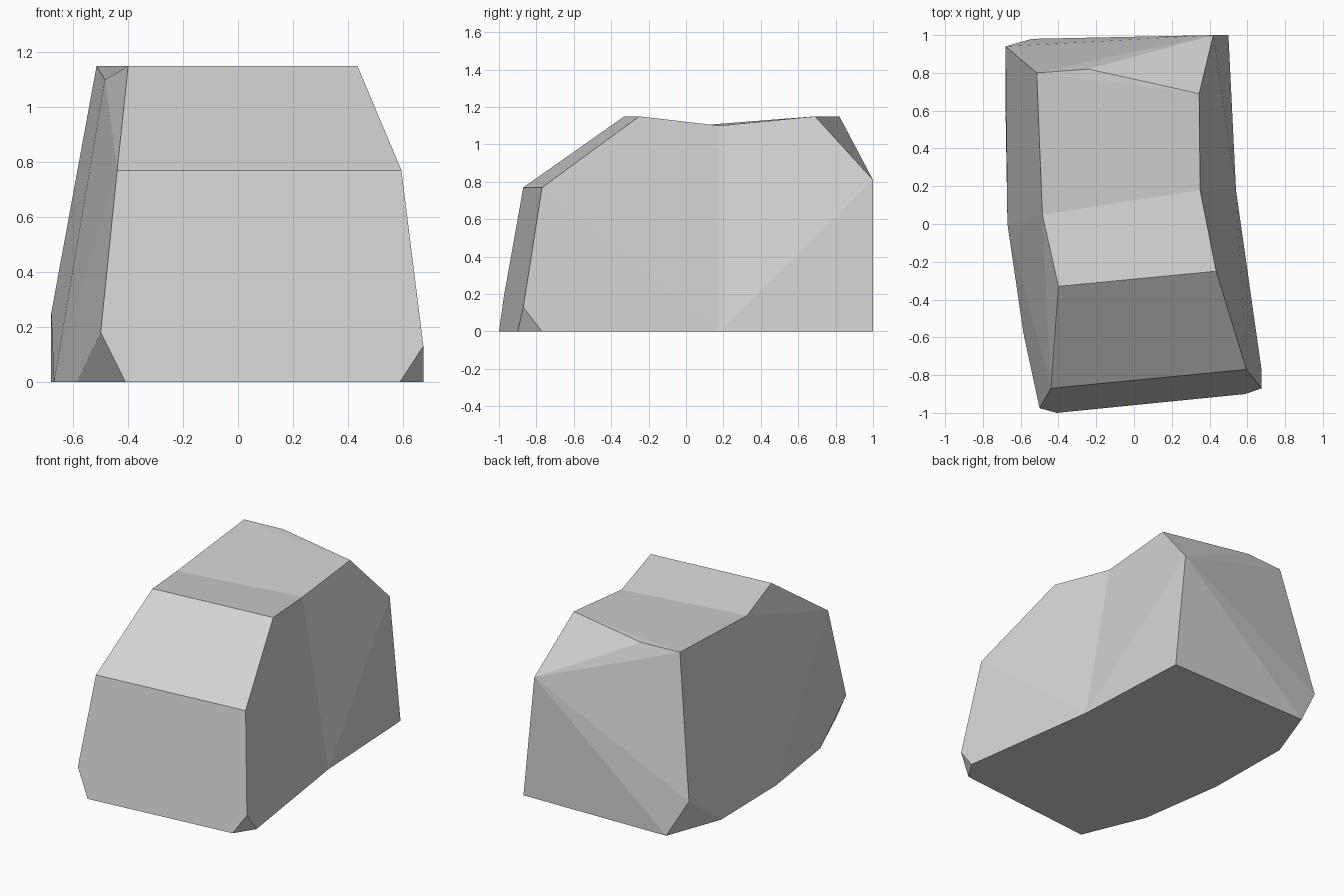
import bpy
import bmesh
import math

default_cube = bpy.data.objects.get("Cube")
if default_cube:
    bpy.data.objects.remove(default_cube, do_unlink=True)

# Stone colour
stone = bpy.data.materials.new("stone grey")
stone.use_nodes = True
grey = (0.65, 0.65, 0.65, 1.0)
stone.diffuse_color = grey
stone.node_tree.nodes["Principled BSDF"].inputs["Base Color"].default_value = grey

# Shared cross-section where the boulder bends
waist = [(-.485, .05, 1.1), (.35, .18, 1.1), (.54, .18, 0), (-.67, 0, 0)]

# Front half: top edge, brow, clipped lower corners
front_half = [
    (-.4, -.33, 1.15), (.435, -.25, 1.15),
    (-.44, -.87, .77), (.595, -.77, .77),
    (-.5, -.975, .18), (-.41, -1, 0), (-.585, -.58, 0),
    (.675, -.87, .13), (.59, -.9, 0), (.675, -.77, 0),
]

# Back half: clipped upper corner on one side, clipped lower corner on the other
back_half = [
    (.345, .69, 1.15), (-.24, .82, 1.15), (.42, 1, .81),
    (-.515, .8, 1.15), (.5, 1, 0),
    (-.68, .94, .25), (-.54, .98, 0), (-.68, .6, 0),
]


def add_half(bm, points):
    """Wrap the waist and the given corners in a hull left open at the waist."""
    ring = [bm.verts.new(p) for p in waist]
    corners = [bm.verts.new(p) for p in points]
    bmesh.ops.convex_hull(bm, input=ring + corners)
    ring_set = set(ring)
    inner = [f for f in bm.faces if set(f.verts) <= ring_set]
    bmesh.ops.delete(bm, geom=inner, context='FACES')


# Join both halves and merge triangles into broad flat facets
bm = bmesh.new()
for half in (front_half, back_half):
    add_half(bm, half)
bmesh.ops.remove_doubles(bm, verts=bm.verts[:], dist=0.001)
loose = [e for e in bm.edges if not e.link_faces]
bmesh.ops.delete(bm, geom=loose, context='EDGES')
bmesh.ops.dissolve_limit(bm, angle_limit=math.radians(3),
                         verts=bm.verts[:], edges=bm.edges[:])
bmesh.ops.recalc_face_normals(bm, faces=bm.faces[:])
for face in bm.faces:
    face.smooth = False

mesh = bpy.data.meshes.new("boulder")
bm.to_mesh(mesh)
bm.free()
mesh.materials.append(stone)
boulder = bpy.data.objects.new("boulder", mesh)
bpy.context.collection.objects.link(boulder)
